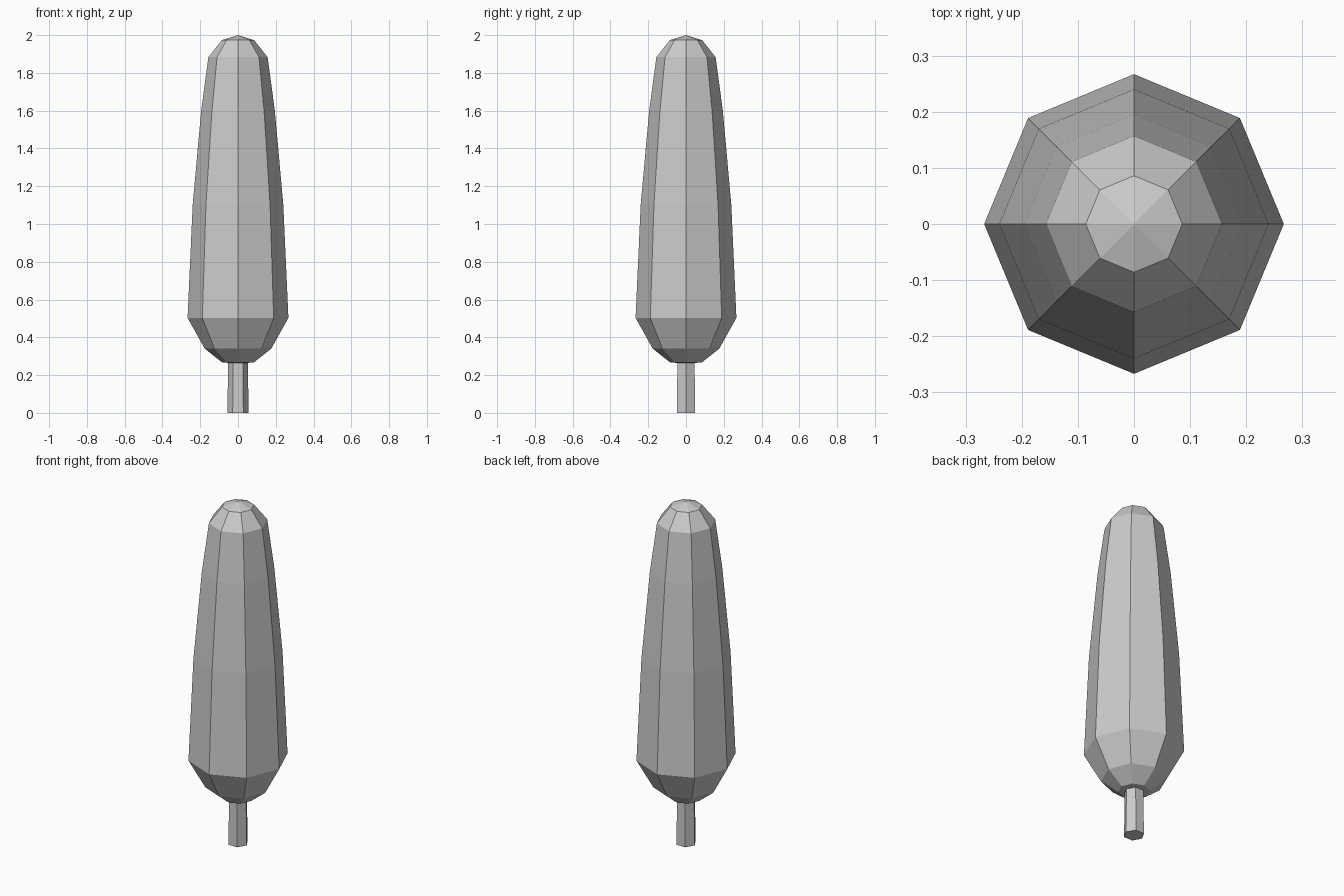
import bpy
import bmesh
from math import cos, sin, tau

if "Cube" in bpy.data.objects:
    bpy.data.objects.remove(bpy.data.objects["Cube"])


def lathe(name, profile, sides):
    """Flat-faced solid from (radius, z) pairs, bottom to top; radius 0 is a pole."""
    bm = bmesh.new()
    rings = []
    for r, z in profile:
        count = sides if r > 0 else 1
        rings.append([bm.verts.new((r * cos(tau * i / sides), r * sin(tau * i / sides), z))
                      for i in range(count)])
    for low, high in zip(rings, rings[1:]):
        for i in range(sides):
            j = (i + 1) % sides
            corners = [low[i % len(low)], low[j % len(low)],
                       high[j % len(high)], high[i % len(high)]]
            bm.faces.new(list(dict.fromkeys(corners)))
    # Cap open ends
    if len(rings[0]) > 1:
        bm.faces.new(rings[0][::-1])
    if len(rings[-1]) > 1:
        bm.faces.new(rings[-1])
    bmesh.ops.recalc_face_normals(bm, faces=bm.faces)
    mesh = bpy.data.meshes.new(name)
    bm.to_mesh(mesh)
    bm.free()
    obj = bpy.data.objects.new(name, mesh)
    bpy.context.collection.objects.link(obj)
    return obj


# Six-sided trunk, running slightly into the foliage
lathe("trunk", [(0.056, 0), (0.052, 0.3)], 6)

# Tall eight-sided foliage with rounded ends
lathe("foliage", [(0, 0.26), (0.085, 0.268), (0.176, 0.34), (0.267, 0.503),
                  (0.24, 1.1), (0.195, 1.6), (0.157, 1.883), (0.086, 1.973), (0, 2.0)], 8)
